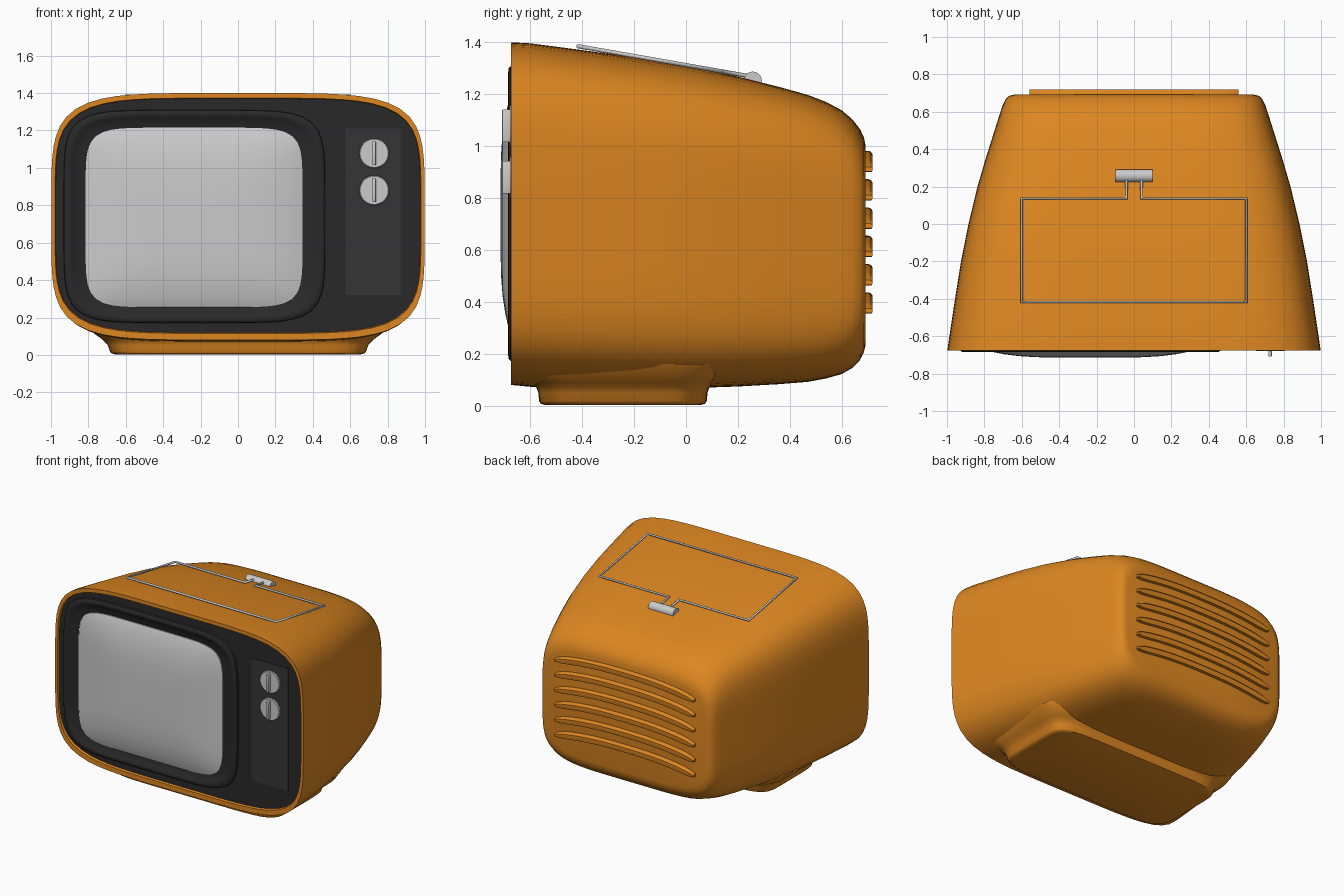
import bpy, bmesh, math
from mathutils import Vector

if "Cube" in bpy.data.objects:
    bpy.data.objects.remove(bpy.data.objects["Cube"])


def material(name, rgb):
    m = bpy.data.materials.new(name)
    m.diffuse_color = (*rgb, 1)
    m.use_nodes = True
    m.node_tree.nodes["Principled BSDF"].inputs["Base Color"].default_value = m.diffuse_color
    return m


ORANGE = material("orange_plastic", (0.72, 0.24, 0.015))
DARK = material("dark_plastic", (0.022, 0.022, 0.022))
CHARCOAL = material("charcoal_panel", (0.035, 0.035, 0.035))


def ring(y, cx, cz, a, b, n=5, segs=96):
    """Superellipse outline in the xz plane at depth y."""
    pts = []
    for i in range(segs):
        t = 2 * math.pi * i / segs
        c, s = math.cos(t), math.sin(t)
        r = (abs(c) ** n + abs(s) ** n) ** (-1 / n)
        pts.append(Vector((cx + a * r * c, y, cz + b * r * s)))
    return pts


def finish(name, bm, mat, angle=35):
    bmesh.ops.recalc_face_normals(bm, faces=bm.faces)
    me = bpy.data.meshes.new(name)
    bm.to_mesh(me)
    bm.free()
    ob = bpy.data.objects.new(name, me)
    bpy.context.collection.objects.link(ob)
    if mat:
        me.materials.append(mat)
    bpy.ops.object.select_all(action='DESELECT')
    ob.select_set(True)
    bpy.context.view_layer.objects.active = ob
    bpy.ops.object.shade_smooth_by_angle(angle=math.radians(angle))
    return ob


def loft(name, rings, mat=None, angle=35, caps=True):
    bm = bmesh.new()
    rows = [[bm.verts.new(p) for p in r] for r in rings]
    n = len(rows[0])
    for a, b in zip(rows, rows[1:]):
        for i in range(n):
            j = (i + 1) % n
            bm.faces.new((a[i], a[j], b[j], b[i]))
    if caps:
        bm.faces.new(rows[0])
        bm.faces.new(rows[-1])
    return finish(name, bm, mat, angle)


# Cabinet shell: (y, half width, bottom z, top z), with a recessed front
sections = [
    (-0.655, 0.975, 0.12, 1.37), (-0.675, 0.978, 0.115, 1.373),
    (-0.675, 0.998, 0.08, 1.40), (-0.60, 0.987, 0.073, 1.396),
    (-0.40, 0.957, 0.068, 1.37), (-0.20, 0.925, 0.066, 1.342),
    (0.0, 0.885, 0.067, 1.31), (0.20, 0.837, 0.074, 1.268),
    (0.36, 0.79, 0.083, 1.228), (0.47, 0.755, 0.092, 1.197),
    (0.54, 0.733, 0.105, 1.17), (0.60, 0.714, 0.122, 1.138),
    (0.64, 0.70, 0.145, 1.104), (0.67, 0.685, 0.175, 1.066),
    (0.685, 0.668, 0.205, 1.035), (0.692, 0.64, 0.235, 1.0)]
loft("cabinet", [ring(y, 0, (lo + hi) / 2, a, (hi - lo) / 2)
                 for y, a, lo, hi in sections], ORANGE)

# Flared pedestal under the cabinet: (z, half width, half depth)
foot = []
for z, a, b in [(0.003, 0.655, 0.30), (0.008, 0.675, 0.317), (0.018, 0.685, 0.323),
                (0.05, 0.695, 0.326), (0.07, 0.712, 0.333), (0.09, 0.735, 0.35),
                (0.115, 0.77, 0.385), (0.16, 0.80, 0.40)]:
    foot.append([Vector((p.x, p.z, z)) for p in ring(0, 0, -0.243, a, b, 7)])
loft("pedestal", foot, ORANGE)

# Dark front panel inside the rim
loft("front_panel", [ring(y, 0, 0.745, 0.975, 0.625) for y in (-0.64, -0.66)], DARK)

# Raised screen surround
bezel = [(-0.65, 0.0), (-0.676, 0.003), (-0.683, 0.012), (-0.685, 0.028), (-0.682, 0.042),
         (-0.672, 0.055), (-0.665, 0.085), (-0.655, 0.13)]
loft("screen_bezel", [ring(y, -0.233, 0.74, 0.70 - d, 0.57 - d * 0.85, 6)
                      for y, d in bezel], DARK, caps=False)

# Bulging picture tube
tube = [ring(-0.655, -0.235, 0.735, 0.58, 0.48, 7)]
for k in (1, 0.98, 0.95, 0.9, 0.8, 0.65, 0.5, 0.3, 0.12, 0.02):
    tube.append(ring(-0.668 - 0.047 * (1 - k ** 4), -0.235, 0.735,
                     0.58 * k, 0.48 * k, 2.5 + 4.5 * k))
loft("screen", tube, angle=50)


def box(name, lo, hi, mat=None, bevel=0.0):
    bm = bmesh.new()
    bmesh.ops.create_cube(bm, size=1)
    for v in bm.verts:
        v.co = [l if c < 0 else h for c, l, h in zip(v.co, lo, hi)]
    if bevel:
        bmesh.ops.bevel(bm, geom=bm.edges[:], offset=bevel, segments=2,
                        affect='EDGES', profile=0.5)
    return finish(name, bm, mat)


# Control plate with two knobs, each a disc and a grip
box("control_plate", (0.575, -0.664, 0.32), (0.868, -0.645, 1.21), CHARCOAL)
for label, z in (("upper", 1.078), ("lower", 0.88)):
    loft(label + "_knob", [ring(y, 0.728, z, r, r, 2, 48) for y, r in
                           ((-0.655, 0.08), (-0.674, 0.08), (-0.678, 0.075))])
    box(label + "_knob_grip", (0.719, -0.708, z - 0.063), (0.737, -0.67, z + 0.063),
        bevel=0.003)

# Six arched vent hoods on the back
for k in range(6):
    z0 = 0.34 + 0.109 * k
    bm = bmesh.new()
    rows = []
    for i in range(33):
        u = -1 + i / 16
        h = 0.024 * max(0.15, 1 - abs(u) ** 14) ** 0.5
        z = z0 + 0.026 + 0.047 * (1 - abs(u) ** 2.5)
        rows.append([bm.verts.new((0.56 * u, y, z + s * h)) for y, s in
                     ((0.675, -1), (0.715, -1), (0.718, -0.6), (0.718, 0.5),
                      (0.712, 0.85), (0.702, 1), (0.675, 1))])
    for a, b in zip(rows, rows[1:]):
        for i in range(7):
            j = (i + 1) % 7
            bm.faces.new((a[i], a[j], b[j], b[i]))
    bm.faces.new(rows[0])
    bm.faces.new(rows[-1])
    finish(f"vent_hood_{k + 1}", bm, ORANGE)

# Wire carrying handle lying over the sloping top
half = [(0.04, 0.25), (0.04, 0.137), (0.60, 0.137), (0.60, -0.417)]
path = half + [(-x, y) for x, y in reversed(half)]
cu = bpy.data.curves.new("handle_wire", 'CURVE')
cu.dimensions = '3D'
cu.bevel_depth = 0.008
cu.bevel_resolution = 2
cu.use_fill_caps = True
sp = cu.splines.new('POLY')
sp.points.add(len(path) - 1)
for p, (x, y) in zip(sp.points, path):
    p.co = (x, y, 1.312 - 0.175 * y, 1)
handle = bpy.data.objects.new("handle_wire", cu)
bpy.context.collection.objects.link(handle)
bpy.ops.object.select_all(action='DESELECT')
handle.select_set(True)
bpy.context.view_layer.objects.active = handle
bpy.ops.object.convert(target='MESH')

# Handle hinge barrel
loft("handle_hinge", [[Vector((x, 0.257 + p.x, 1.252 + p.z)) for p in ring(0, 0, 0, 0.035, 0.035, 2, 32)]
                      for x in (-0.1, 0.1)])
